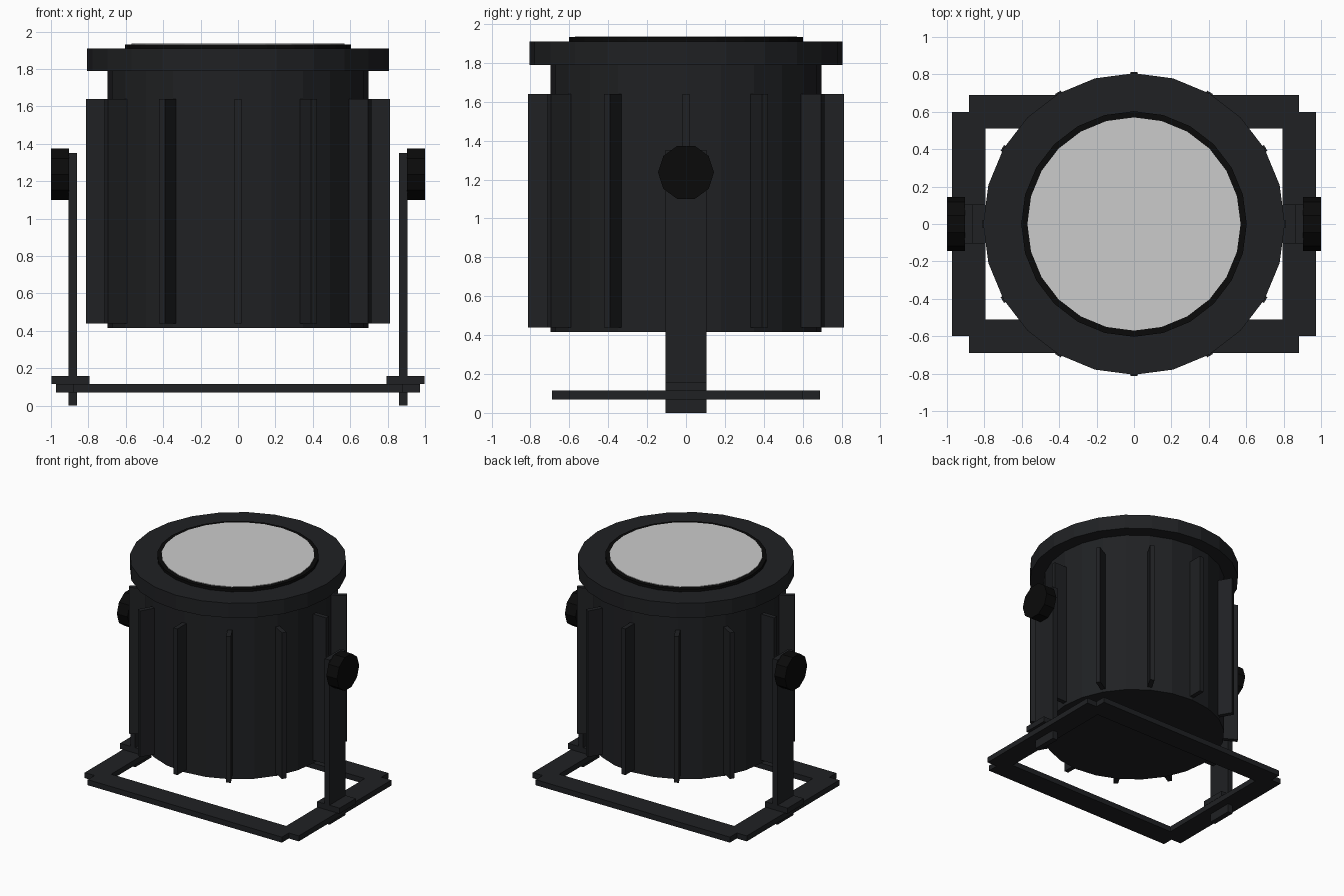
import bpy, bmesh
from math import sin, cos, pi, radians
from mathutils import Matrix

if "Cube" in bpy.data.objects:
    bpy.data.objects.remove(bpy.data.objects["Cube"])


def material(name, rgb):
    m = bpy.data.materials.new(name)
    m.diffuse_color = (*rgb, 1)
    m.use_nodes = True
    m.node_tree.nodes["Principled BSDF"].inputs["Base Color"].default_value = m.diffuse_color
    return m


HOUSING = material("dark_housing", (0.014, 0.015, 0.017))
RUBBER = material("black_rubber", (0.003, 0.003, 0.003))


def finish(name, bm, mat):
    bmesh.ops.recalc_face_normals(bm, faces=bm.faces[:])
    me = bpy.data.meshes.new(name)
    bm.to_mesh(me)
    bm.free()
    if mat:
        me.materials.append(mat)
    ob = bpy.data.objects.new(name, me)
    bpy.context.collection.objects.link(ob)
    return ob


def box(name, x, y, z, mat=HOUSING, turn=0):
    """Box from (min, max) ranges, turned about the z axis."""
    bm = bmesh.new()
    bmesh.ops.create_cube(bm, size=1)
    for v in bm.verts:
        for i, (lo, hi) in enumerate((x, y, z)):
            v.co[i] = lo + (v.co[i] + 0.5) * (hi - lo)
    bm.transform(Matrix.Rotation(turn, 4, 'Z'))
    return finish(name, bm, mat)


def disc(name, r, z, sides, mat, matrix=None):
    """Flat-sided prism with its first corner on +y."""
    bm = bmesh.new()
    f = bm.faces.new([bm.verts.new((r * sin(2 * pi * i / sides), r * cos(2 * pi * i / sides), z[0]))
                      for i in range(sides)])
    top = bmesh.ops.extrude_face_region(bm, geom=[f], use_keep_orig=True)
    for v in top["geom"]:
        if isinstance(v, bmesh.types.BMVert):
            v.co.z = z[1]
    if matrix:
        bm.transform(matrix)
    return finish(name, bm, mat)


# Lamp can, front rim, gasket and lens
disc("lamp_body", 0.697, (0.415, 1.80), 24, HOUSING)
disc("front_rim", 0.806, (1.79, 1.91), 24, HOUSING)
disc("lens_gasket", 0.603, (1.90, 1.932), 24, RUBBER)
disc("lens", 0.57, (1.92, 1.936), 24, None)

# Cooling fins around the can
for i in range(12):
    box(f"cooling_fin_{i + 1}", (0.66, 0.813), (-0.018, 0.018), (0.44, 1.64), turn=radians(30 * i))

# Yoke arms, feet brackets, knobs and side rails, mirrored left and right
for side, s in (("right", 1), ("left", -1)):
    def span(a, b):
        return tuple(sorted((s * a, s * b)))
    box(f"{side}_yoke_arm", span(0.86, 0.905), (-0.105, 0.105), (0, 1.352))
    box(f"{side}_bracket", span(0.793, 0.997), (-0.105, 0.105), (0.115, 0.16))
    box(f"{side}_base_rail", span(0.795, 0.972), (-0.6, 0.6), (0.07, 0.115))
    disc(f"{side}_knob", 0.144, (0.903, 1.0), 10, RUBBER,
         Matrix.Translation((0, 0, 1.237)) @ Matrix.Rotation(s * pi / 2, 4, 'Y'))

# Front and back rails of the base frame
for name, y in (("front", (-0.69, -0.51)), ("back", (0.51, 0.69))):
    box(f"{name}_base_rail", (-0.882, 0.882), y, (0.07, 0.115))
